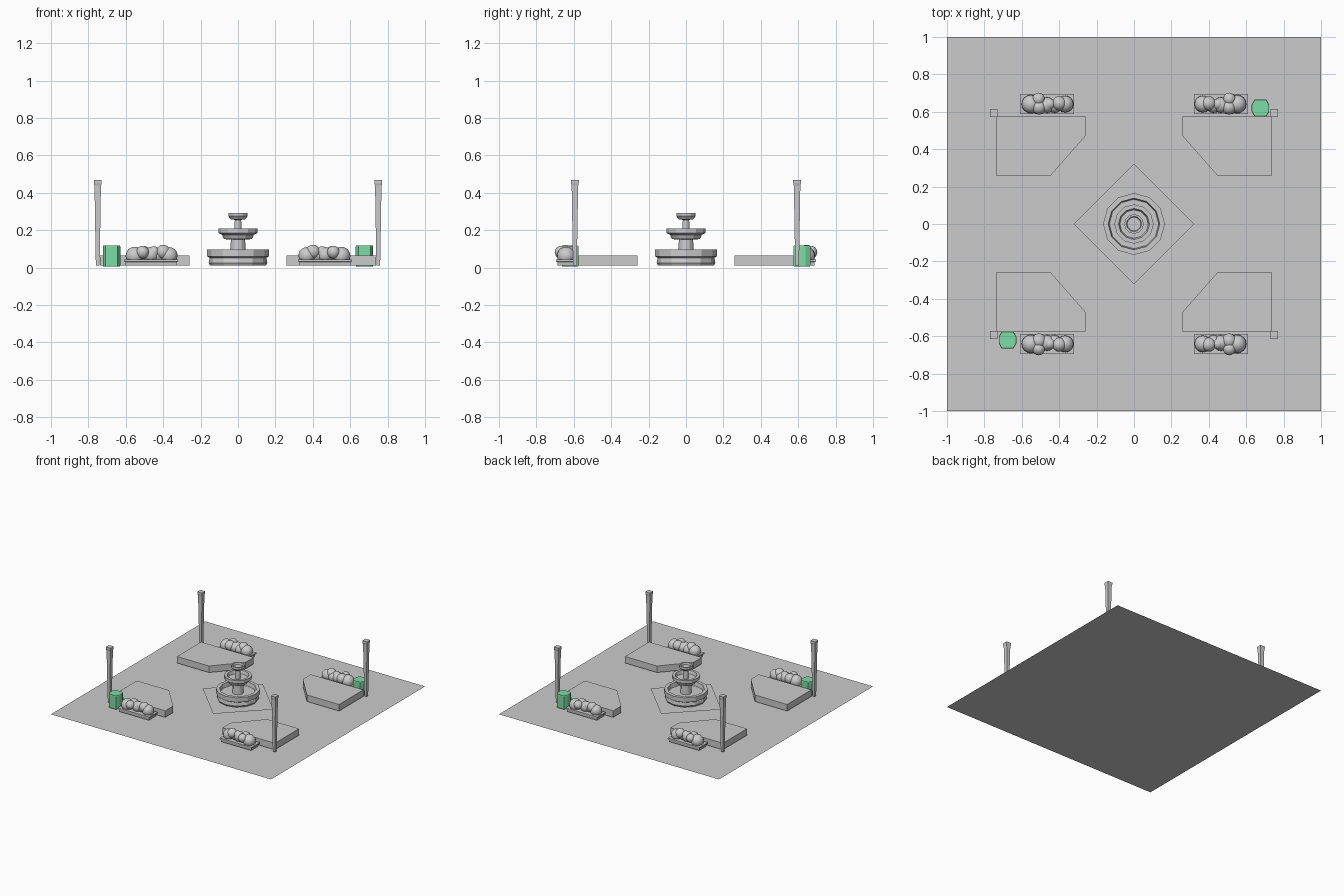
import bpy, bmesh, math
from mathutils import Matrix, Vector

if "Cube" in bpy.data.objects:
    bpy.data.objects.remove(bpy.data.objects["Cube"])


def make(name, bm, mirror=False, mats=()):
    bmesh.ops.recalc_face_normals(bm, faces=bm.faces)
    me = bpy.data.meshes.new(name)
    bm.to_mesh(me)
    bm.free()
    ob = bpy.data.objects.new(name, me)
    bpy.context.collection.objects.link(ob)
    for m in mats:
        me.materials.append(m)
    if mirror:  # repeat in all four corners
        mod = ob.modifiers.new("four_corners", "MIRROR")
        mod.use_axis = (True, True, False)
        mod.use_mirror_merge = False
    return ob


def material(name, col):
    m = bpy.data.materials.new(name)
    m.diffuse_color = (*col, 1)
    m.use_nodes = True
    m.node_tree.nodes["Principled BSDF"].inputs["Base Color"].default_value = m.diffuse_color
    return m


def loft(bm, rings):
    """Skin a stack of equal-length vertex rings and cap both ends."""
    rows = [[bm.verts.new(p) for p in r] for r in rings]
    n = len(rows[0])
    for a, b in zip(rows, rows[1:]):
        for i in range(n):
            j = (i + 1) % n
            bm.faces.new((a[i], a[j], b[j], b[i]))
    bm.faces.new(rows[0])
    bm.faces.new(rows[-1])


def rect(cx, cy, hx, hy, z):
    return [(cx + sx * hx, cy + sy * hy, z)
            for sx, sy in ((-1, -1), (1, -1), (1, 1), (-1, 1))]


def circle(r, z, n=12):
    return [(r * math.cos(2 * math.pi * i / n), r * math.sin(2 * math.pi * i / n), z)
            for i in range(n)]


# checkered paving
light = material("light_paving", (0.8, 0.8, 0.8))
dark = material("dark_paving", (0.6, 0.6, 0.6))
bm = bmesh.new()
bmesh.ops.create_grid(bm, x_segments=12, y_segments=12, size=1)
for f in bm.faces:
    c = f.calc_center_median()
    f.material_index = (math.floor(c.x * 6) + math.floor(c.y * 6)) % 2
floor = make("paving", bm, mats=(dark, light))
for p in floor.data.polygons:
    if p.normal.z < 0:
        p.flip()
# light tile goes at odd parity counted from the back left corner
for p in floor.data.polygons:
    p.material_index = (math.floor((p.center.x + 1) * 6) + math.floor((1 - p.center.y) * 6)) % 2

# diamond plate under the fountain
bm = bmesh.new()
bm.faces.new([bm.verts.new(p) for p in circle(0.322, 0.012, 4)])
make("fountain_plaza", bm)

# tiered fountain, turned from one profile
profile = [(0.15, 0.012), (0.157, 0.025), (0.152, 0.052), (0.165, 0.06), (0.165, 0.097),
           (0.138, 0.097), (0.132, 0.065), (0.042, 0.065), (0.038, 0.15), (0.075, 0.152),
           (0.085, 0.175), (0.105, 0.185), (0.105, 0.21), (0.083, 0.21), (0.076, 0.185),
           (0.02, 0.185), (0.017, 0.255), (0.038, 0.258), (0.052, 0.275), (0.052, 0.293),
           (0.041, 0.293), (0.037, 0.277)]
bm = bmesh.new()
loft(bm, [circle(r, z) for r, z in profile])
make("fountain", bm)

# raised beds with cut inner corners
bed = [(0.737, 0.574), (0.26, 0.574), (0.26, 0.47), (0.445, 0.26), (0.737, 0.26)]
bm = bmesh.new()
loft(bm, [[(x, y, z) for x, y in bed] for z in (0.01, 0.064)])
make("raised_bed", bm, True)

# corner posts with flared heads
bm = bmesh.new()
loft(bm, [rect(0.75, 0.594, h, h, z) for h, z in
          ((0.01, 0.01), (0.012, 0.12), (0.015, 0.3), (0.0165, 0.4), (0.018, 0.44),
           (0.021, 0.453), (0.021, 0.467))])
make("lamp_post", bm, True)

# shrub trays
bm = bmesh.new()
loft(bm, [rect(0.465, 0.641, hx, hy, z) for hx, hy, z in
          ((0.135, 0.045, 0.01), (0.138, 0.047, 0.03), (0.145, 0.054, 0.032),
           (0.145, 0.054, 0.042))])
make("shrub_tray", bm, True)

# rounded shrubs: x, y, z, radius
balls = [(0.552, 0.641, 0.062, 0.049), (0.51, 0.668, 0.082, 0.034), (0.508, 0.625, 0.076, 0.040),
         (0.45, 0.641, 0.084, 0.030), (0.465, 0.636, 0.068, 0.042), (0.40, 0.645, 0.084, 0.038),
         (0.368, 0.641, 0.064, 0.045), (0.425, 0.63, 0.065, 0.036)]
bm = bmesh.new()
for x, y, z, r in balls:
    bmesh.ops.create_uvsphere(bm, u_segments=16, v_segments=10, radius=r,
                              matrix=Matrix.Translation(Vector((x, y, z))))
for f in bm.faces:
    f.smooth = True
make("shrubs", bm, True)

# green bins in two opposite corners
green = material("green_bin", (0.2, 0.72, 0.38))
outline = [(0.032, -0.045), (0.047, -0.018), (0.047, 0.018), (0.032, 0.045),
           (-0.032, 0.045), (-0.047, 0.018), (-0.047, -0.018), (-0.032, -0.045)]
for s, name in ((1, "back_bin"), (-1, "front_bin")):
    bm = bmesh.new()
    loft(bm, [[(s * (0.676 + x * k), s * (0.62 + y * k), z) for x, y in outline]
              for k, z in ((0.97, 0.006), (1, 0.015), (1, 0.112), (0.95, 0.117))])
    make(name, bm, mats=(green,))
